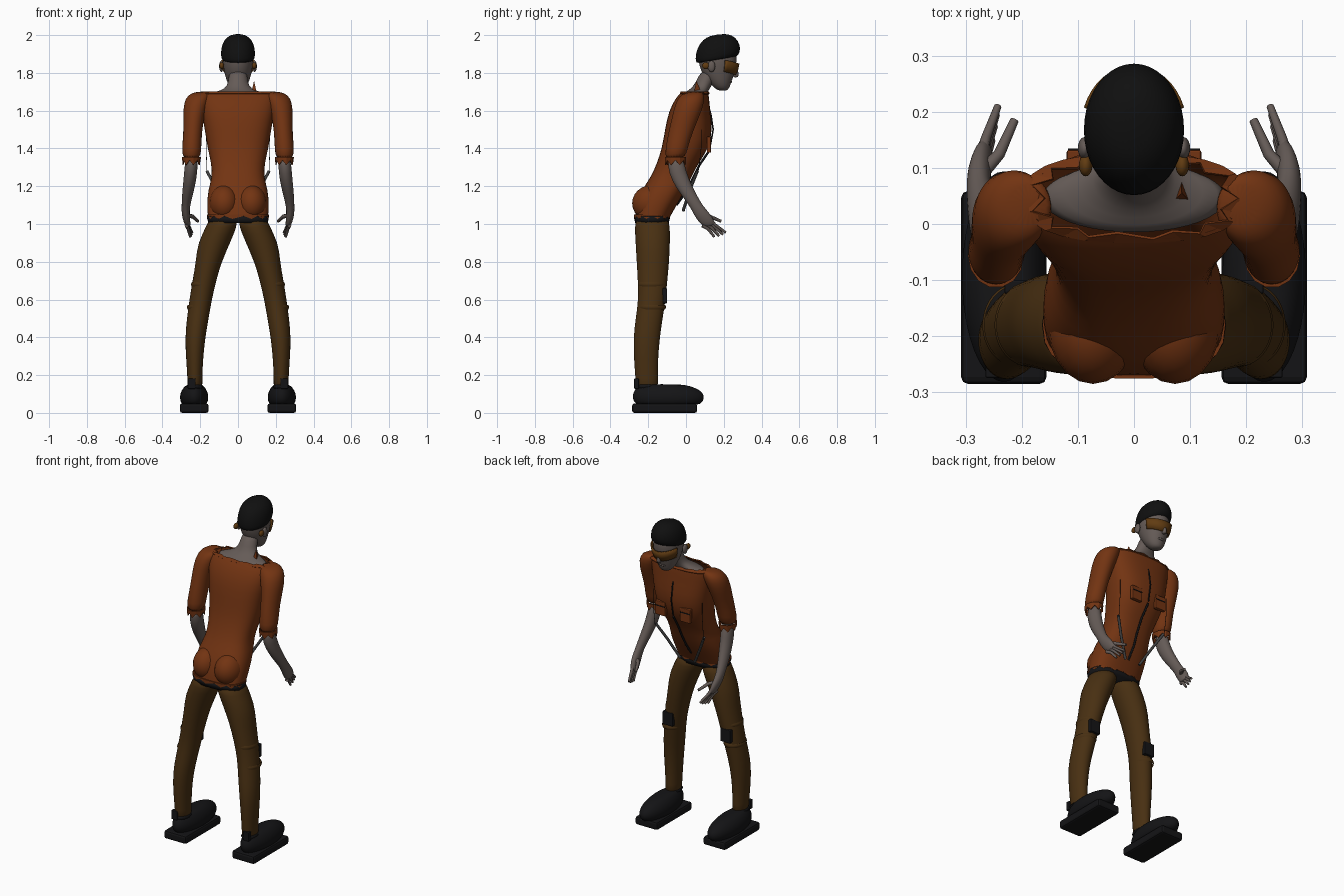
import bpy, bmesh, math
from mathutils import Vector

cube = bpy.data.objects.get("Cube")
if cube:
    bpy.data.objects.remove(cube, do_unlink=True)


def material(name, r, g, b):
    m = bpy.data.materials.new(name)
    m.use_nodes = True
    m.diffuse_color = (r, g, b, 1)
    bsdf = next(n for n in m.node_tree.nodes if n.type == 'BSDF_PRINCIPLED')
    bsdf.inputs["Base Color"].default_value = (r, g, b, 1)
    bsdf.inputs["Roughness"].default_value = 0.9
    return m


ORANGE = material("rust_orange_cloth", 0.17, 0.034, 0.006)
SKIN = material("grey_skin", 0.13, 0.105, 0.095)
BROWN = material("brown_cloth", 0.065, 0.029, 0.006)
HAIR = material("black_hair", 0.005, 0.005, 0.005)
BLACK = material("black_leather", 0.007, 0.007, 0.008)
AMBER = material("amber_goggles", 0.12, 0.045, 0.006)
GREY = material("grey_strap", 0.05, 0.05, 0.05)


def finish(name, bm, mat, smooth=True, subsurf=0):
    bmesh.ops.recalc_face_normals(bm, faces=bm.faces)
    me = bpy.data.meshes.new(name)
    bm.to_mesh(me)
    bm.free()
    me.materials.append(mat)
    for p in me.polygons:
        p.use_smooth = smooth
    ob = bpy.data.objects.new(name, me)
    bpy.context.scene.collection.objects.link(ob)
    if subsurf:
        ob.modifiers.new("Smooth", 'SUBSURF').levels = subsurf
        ob.modifiers["Smooth"].render_levels = subsurf
    return ob


def loft(name, rings, mat, n=20, power=2.0, tilt=0.0, caps=True, subsurf=1):
    """Skin oval sections given as x, y, z, half width, half depth."""
    bm = bmesh.new()
    loops = []
    for x, y, z, rx, ry in rings:
        loop = []
        for i in range(n):
            a = math.tau * i / n
            c, s = math.cos(a), math.sin(a)
            dx = rx * math.copysign(abs(c) ** (2 / power), c)
            dy = ry * math.copysign(abs(s) ** (2 / power), s)
            loop.append(bm.verts.new((x + dx, y + dy, z + tilt * dy)))
        loops.append(loop)
    for a, b in zip(loops, loops[1:]):
        for i in range(n):
            j = (i + 1) % n
            bm.faces.new((a[i], a[j], b[j], b[i]))
    if caps:
        bm.faces.new(loops[0][::-1])
        bm.faces.new(loops[-1])
    return finish(name, bm, mat, True, subsurf)


def torn_edge(name, ring, scale, drop, mat, jag_scale=0.0, jag_drop=0.0, n=26, power=2.0):
    """Ragged strip running from an oval section to a zigzag rim."""
    x, y, z, rx, ry = ring
    bm = bmesh.new()
    outer, inner = [], []
    for i in range(n):
        a = math.tau * i / n
        c, s = math.cos(a), math.sin(a)
        d = Vector((rx * math.copysign(abs(c) ** (2 / power), c),
                    ry * math.copysign(abs(s) ** (2 / power), s), 0))
        k = i % 2
        outer.append(bm.verts.new(Vector((x, y, z)) + d))
        inner.append(bm.verts.new(Vector((x, y, z - drop - k * jag_drop)) + d * (scale - k * jag_scale)))
    for i in range(n):
        j = (i + 1) % n
        bm.faces.new((outer[i], outer[j], inner[j], inner[i]))
    ob = finish(name, bm, mat, False)
    ob.modifiers.new("Thickness", 'SOLIDIFY').thickness = 0.006


def box(name, centre, size, mat, bevel=0.004):
    bm = bmesh.new()
    bmesh.ops.create_cube(bm, size=1)
    for v in bm.verts:
        v.co = Vector(centre) + Vector([a * b for a, b in zip(v.co, size)])
    ob = finish(name, bm, mat, False)
    mod = ob.modifiers.new("Bevel", 'BEVEL')
    mod.width, mod.segments = bevel, 2


def ball(name, centre, radii, mat):
    bm = bmesh.new()
    bmesh.ops.create_uvsphere(bm, u_segments=20, v_segments=12, radius=1)
    for v in bm.verts:
        v.co = Vector(centre) + Vector([a * b for a, b in zip(v.co, radii)])
    finish(name, bm, mat)


def tube(name, points, radius, mat, tip=1.0):
    cu = bpy.data.curves.new(name, 'CURVE')
    cu.dimensions = '3D'
    cu.bevel_depth, cu.bevel_resolution, cu.use_fill_caps = radius, 2, True
    sp = cu.splines.new('POLY')
    sp.points.add(len(points) - 1)
    for i, (p, q) in enumerate(zip(sp.points, points)):
        p.co = (*q, 1)
        p.radius = 1 + (tip - 1) * i / (len(points) - 1)
    cu.materials.append(mat)
    bpy.context.scene.collection.objects.link(bpy.data.objects.new(name, cu))


# Shirt body, leaning forward from the hips: z, centre y, half depth, half width
body = [(1.03, -.18, .092, .16), (1.10, -.157, .108, .165), (1.18, -.118, .117, .16),
        (1.25, -.078, .108, .137), (1.32, -.045, .11, .142), (1.40, -.003, .125, .162),
        (1.5, .015, .127, .177), (1.6, .018, .11, .195), (1.67, .035, .088, .2),
        (1.695, .045, .073, .19)]
loft("shirt_body", [(0, y, z, w, d) for z, y, d, w in body], ORANGE, 24, 2.5, caps=False)
torn_edge("torn_collar", (0, .046, 1.69, .2, .08), .93, -.012, ORANGE, .13, 0, power=2.5)
torn_edge("torn_shirt_hem", (0, -.18, 1.05, .163, .096), 1.0, .008, ORANGE, 0, .015, power=2.5)
loft("belt", [(0, -.18, 1.005, .158, .09), (0, -.18, 1.042, .164, .095)], BLACK, 24, 2.5, subsurf=0)
bm = bmesh.new()
bmesh.ops.create_cone(bm, segments=3, radius1=.03, radius2=.002, depth=.07, cap_ends=True)
for v in bm.verts:
    v.co = (v.co.x * .6 + .085, v.co.y + .055, v.co.z + 1.72)
finish("loose_collar_flap", bm, ORANGE, False)

# Placket and open front seam
tube("chest_placket", [(0, .115, 1.64), (0, .132, 1.58), (0, .144, 1.5), (0, .126, 1.4)], .004, BLACK)
tube("lower_placket", [(0, .124, 1.39), (.005, .07, 1.31), (.005, .03, 1.23), (0, 0, 1.17),
                       (0, -.05, 1.1)], .006, BLACK)

# Bare chest and neck
loft("chest_and_neck", [(0, .045, 1.62, .15, .05), (0, .045, 1.685, .18, .066),
                        (0, .055, 1.698, .125, .06), (0, .075, 1.715, .068, .05),
                        (0, .1, 1.75, .05, .047), (0, .13, 1.82, .05, .05)], SKIN)

# Head, hair and goggles
loft("head", [(0, .195, 1.705, .02, .022), (0, .19, 1.72, .042, .04), (0, .18, 1.75, .058, .06),
              (0, .172, 1.79, .07, .083), (0, .167, 1.84, .081, .1), (0, .167, 1.9, .084, .106),
              (0, .165, 1.95, .06, .08)], SKIN)
loft("hair_cap", [(0, .155, 1.862, .082, .098), (0, .165, 1.876, .09, .115), (0, .17, 1.91, .092, .122),
                  (0, .17, 1.955, .085, .108), (0, .168, 1.988, .062, .08),
                  (0, .165, 2.003, .025, .035)], HAIR, tilt=.15)
loft("nose", [(0, .262, 1.775, .012, .014), (0, .264, 1.79, .014, .018),
              (0, .262, 1.815, .009, .012), (0, .258, 1.85, .007, .01)], SKIN, 10)
ball("lips", (0, .232, 1.752, ), (.024, .012, .008), SKIN)
bm = bmesh.new()
rows = [[bm.verts.new((rx * math.cos(a), .169 + ry * math.sin(a), z + .02 * math.cos(a) ** 2))
         for a in [math.radians(20 + 140 * i / 16) for i in range(17)]]
        for z, rx, ry in ((1.79, .074, .088), (1.82, .083, .1), (1.85, .087, .106))]
for lo, hi in zip(rows, rows[1:]):
    for i in range(16):
        bm.faces.new((lo[i], lo[i + 1], hi[i + 1], hi[i]))
finish("goggles", bm, AMBER).modifiers.new("Thickness", 'SOLIDIFY').thickness = .008

for s, side in ((1, "left"), (-1, "right")):
    # Face and seat details
    ball(side + "_ear", (s * .088, .135, 1.835), (.012, .02, .03), SKIN)
    ball(side + "_goggle_earpiece", (s * .086, .105, 1.838), (.012, .02, .018), AMBER)
    ball(side + "_seat", (s * .073, -.185, 1.11), (.08, .1, .095), ORANGE)

    # Sleeve with torn cuff
    sleeve = [(.185, .035, 1.70, .035, .04), (.205, .03, 1.685, .062, .065), (.222, .02, 1.64, .066, .08),
              (.235, 0, 1.57, .056, .075), (.24, -.03, 1.48, .049, .066),
              (.246, -.05, 1.4, .052, .06), (.246, -.057, 1.34, .048, .055)]
    loft(side + "_sleeve", [(s * x, *r) for x, *r in sleeve], ORANGE, tilt=.1)
    torn_edge(side + "_torn_cuff", (s * .246, -.056, 1.355, .05, .058), .96, .018, ORANGE, 0, .025, 14)

    # Forearm and hand
    arm = [(.245, -.06, 1.36, .035, .045), (.25, -.045, 1.27, .036, .046), (.26, -.012, 1.2, .033, .043),
           (.27, .025, 1.14, .028, .037), (.277, .058, 1.09, .022, .033), (.277, .085, 1.05, .022, .042),
           (.27, .112, 1.01, .018, .04), (.264, .125, .985, .014, .028)]
    loft(side + "_forearm", [(s * x, *r) for x, *r in arm], SKIN, 14, tilt=.15)
    for finger, y, z in (("index", .21, .955), ("middle", .195, .945),
                         ("ring", .175, .937), ("little", .15, .932)):
        k = (y - .18) * .6
        tube(f"{side}_{finger}_finger", [(s * .272, .105 + k, 1.01 + k), (s * .264, .135 + k, .985 + k * .6),
                                         (s * (.248 - k * .3), y, z)], .011, SKIN, .6)
    tube(side + "_thumb", [(s * .272, .09, 1.045), (s * .24, .125, 1.04), (s * .213, .185, 1.015)],
         .013, SKIN, .6)

    # Trouser leg, spreading towards the foot
    leg = [(.078, -.18, 1.035, .076, .085), (.085, -.178, .99, .082, .095), (.128, -.176, .9, .087, .092),
           (.155, -.175, .8, .069, .087), (.178, -.177, .7, .063, .079), (.198, -.18, .6, .06, .073),
           (.213, -.195, .5, .058, .072), (.227, -.209, .4, .054, .071), (.23, -.212, .28, .045, .064),
           (.228, -.208, .18, .039, .06), (.228, -.205, .12, .042, .06)]
    loft(side + "_trouser_leg", [(s * x, *r) for x, *r in leg], BROWN)
    box(side + "_knee_pad", (s * .197, -.112, .62), (.068, .025, .08), BLACK)
    for i, z in enumerate((.56, .68)):
        loft(f"{side}_knee_crease_{i}", [(s * (.31 - z * .18), -.18, z + dz, r, r + .013)
             for dz, r in ((-.012, .058), (0, .064), (.012, .058))], BROWN, caps=False)

    # Shoe
    box(side + "_sole", (s * .232, -.113, .025), (.152, .344, .05), BLACK, .012)
    shoe = [(.232, -.095, .035, .06, .165), (.232, -.093, .06, .074, .186), (.232, -.093, .09, .078, .195),
            (.232, -.098, .12, .068, .178), (.231, -.115, .143, .05, .14), (.23, -.13, .152, .03, .1)]
    loft(side + "_shoe_upper", [(s * x, *r) for x, *r in shoe], BLACK)
    loft(side + "_shoe_collar", [(s * .229, -.206, .12, .05, .072), (s * .229, -.207, .16, .045, .067)], BLACK)
    box(side + "_heel_tab", (s * .245, -.262, .155), (.04, .025, .055), BLACK)

    # Chest pocket and hanging straps
    box(side + "_chest_pocket", (s * .085, .121, 1.42), (.07, .022, .085), ORANGE)
    box(side + "_pocket_flap_edge", (s * .085, .13, 1.435), (.066, .009, .006), BLACK, .001)
    tube(side + "_strap_cord", [(s * .168, .08, 1.5), (s * .168, .08, 1.4), (s * .165, .065, 1.27)], .0015, BLACK)
    tube(side + "_hanging_strap", [(s * .165, .06, 1.28), (s * .11, .02, 1.18), (s * .05, -.015, 1.07)],
         .008, GREY)
